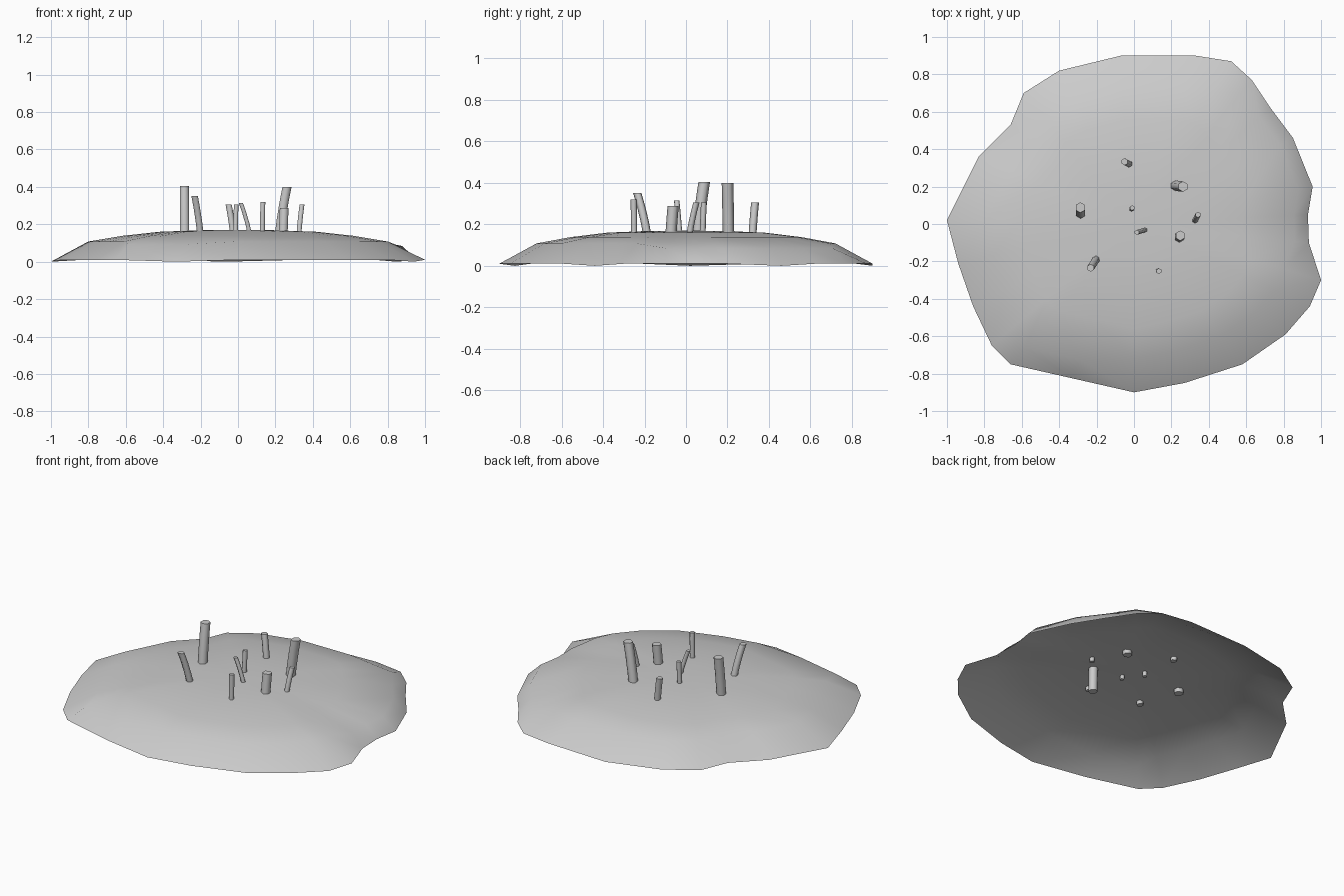
import bpy, bmesh, math
from mathutils import Vector

cube = bpy.data.objects.get("Cube")
if cube:
    bpy.data.objects.remove(cube, do_unlink=True)

grey = bpy.data.materials.new("plain grey")
grey.use_nodes = True
grey.diffuse_color = (0.6, 0.6, 0.6, 1)
grey.node_tree.nodes["Principled BSDF"].inputs["Base Color"].default_value = (0.6, 0.6, 0.6, 1)


def loft(name, rings, start, end=None, angle=50):
    """Skin rings of points, closing the start with a fan or cap and optionally the end."""
    bm = bmesh.new()
    loops = [[bm.verts.new(p) for p in ring] for ring in rings]
    n = len(loops[0])
    for a, b in zip(loops, loops[1:]):
        for i in range(n):
            j = (i + 1) % n
            bm.faces.new((a[i], a[j], b[j], b[i]))
    if isinstance(start, Vector):
        tip = bm.verts.new(start)
        for i in range(n):
            bm.faces.new((tip, loops[0][i - 1], loops[0][i]))
    else:
        bm.faces.new(loops[0])
    if end:
        bm.faces.new(loops[-1])
    bmesh.ops.recalc_face_normals(bm, faces=bm.faces)
    # An open shell must face upwards
    if not end and sum(f.normal.z for f in bm.faces) < 0:
        bmesh.ops.reverse_faces(bm, faces=bm.faces)
    mesh = bpy.data.meshes.new(name)
    bm.to_mesh(mesh)
    bm.free()
    mesh.materials.append(grey)
    obj = bpy.data.objects.new(name, mesh)
    bpy.context.collection.objects.link(obj)
    bpy.ops.object.select_all(action="DESELECT")
    obj.select_set(True)
    bpy.context.view_layer.objects.active = obj
    bpy.ops.object.shade_smooth_by_angle(angle=math.radians(angle))
    return obj


# Mound: irregular open shell, with a steeper border on the right and front left
outline = [(-1, .02), (-.94, -.21), (-.86, -.44), (-.76, -.65), (-.66, -.75), (-.33, -.825),
           (0, -.9), (.27, -.85), (.58, -.75), (.81, -.59), (.94, -.44), (1, -.3),
           (.935, -.1), (.93, .05), (.955, .2), (.85, .46), (.73, .62), (.63, .77),
           (.52, .87), (.33, .9), (-.07, .9), (-.4, .82), (-.59, .7), (-.66, .53), (-.83, .36)]


def shoulder(x, y):
    """Share of the radius at which the border begins."""
    if x > .6 and -.2 < y < .8:
        return .92
    if x < -.2 and y < -.7:
        return .88
    return .8


rings = []
for share, z in ((.2, .168), (.42, .16), (.62, .138)):
    rings.append([Vector((x * share, y * share, z)) for x, y in outline])
rings.append([Vector((x, y, 0)) * shoulder(x, y) + Vector((0, 0, .108 - (shoulder(x, y) - .8) * .2))
              for x, y in outline])
rings.append([Vector((x, y, .01 if i % 5 else 0)) for i, (x, y) in enumerate(outline)])
loft("mound", rings, Vector((0, 0, .17)))

# Stalks: base x, base y, base z, top x, top y, top z, radius
stalks = [(-.285, .055, .14, -.287, .088, .405, .028),
          (.22, .205, .14, .262, .2, .4, .028),
          (-.2, -.185, .14, -.232, -.235, .352, .02),
          (-.025, .32, .14, -.05, .333, .305, .019),
          (-.013, .08, .14, -.01, .086, .305, .014),
          (.065, -.03, .14, .015, -.045, .315, .013),
          (.13, -.25, .14, .133, -.252, .32, .015),
          (.238, -.08, .02, .247, -.062, .288, .027),
          (.325, .015, .14, .342, .05, .305, .015)]
for number, (bx, by, bz, tx, ty, tz, radius) in enumerate(stalks, 1):
    tube = []
    for t in (0, .35, .7, 1):
        lean = t * (.7 + .3 * t)
        centre = Vector((bx + (tx - bx) * lean, by + (ty - by) * lean, bz + (tz - bz) * t))
        tube.append([centre + radius * Vector((math.sin(k * math.pi / 3), math.cos(k * math.pi / 3), 0))
                     for k in range(6)])
    loft(f"stalk_{number}", tube, None, end=True, angle=65)
